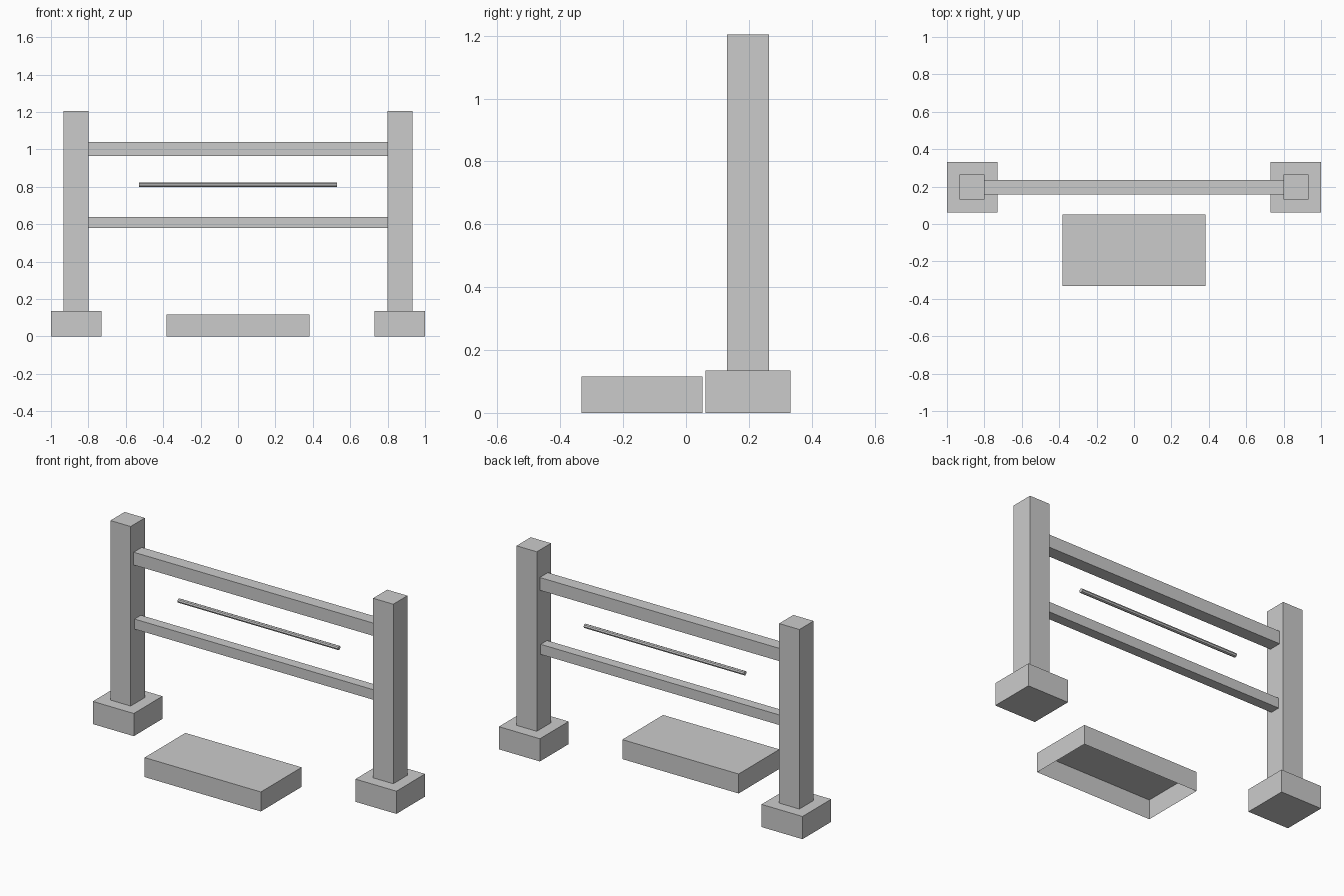
import bpy, bmesh
from math import radians

if "Cube" in bpy.data.objects:
    bpy.data.objects.remove(bpy.data.objects["Cube"])

Y = 0.197  # depth of the frame's centre line


def box(name, x, y, z, open_bottom=False):
    """Box from (min, max) ranges, optionally without its underside."""
    bm = bmesh.new()
    bmesh.ops.create_cube(bm, size=1)
    if open_bottom:
        under = [f for f in bm.faces if f.normal.z < -0.5]
        bmesh.ops.delete(bm, geom=under, context='FACES_ONLY')
    for v in bm.verts:
        for i, (lo, hi) in enumerate((x, y, z)):
            v.co[i] = lo if v.co[i] < 0 else hi
    mesh = bpy.data.meshes.new(name)
    bm.to_mesh(mesh)
    bm.free()
    ob = bpy.data.objects.new(name, mesh)
    bpy.context.collection.objects.link(ob)
    return ob


def around(c, half):
    return (c - half, c + half)


# Posts on square feet
for side, sx in (("left", -1), ("right", 1)):
    cx = sx * 0.865
    box(side + "_foot", around(cx, 0.135), around(Y, 0.135), (0, 0.135))
    box(side + "_post", around(cx, 0.0667), around(Y, 0.0667), (0.135, 1.204))

# Cross rails between the posts
box("upper_rail", (-0.8, 0.8), around(Y, 0.038), around(1.002, 0.038))
box("lower_rail", (-0.8, 0.8), around(Y, 0.03), around(0.609, 0.03))

# Thin hanging rod
bpy.ops.mesh.primitive_cylinder_add(vertices=8, radius=0.0125, depth=1.056,
                                    location=(0, Y, 0.81),
                                    rotation=(0, radians(90), 0))
bpy.context.object.name = "rod"

# Low step, open underneath
box("step", (-0.383, 0.383), (-0.332, 0.052), (0, 0.116), open_bottom=True)
